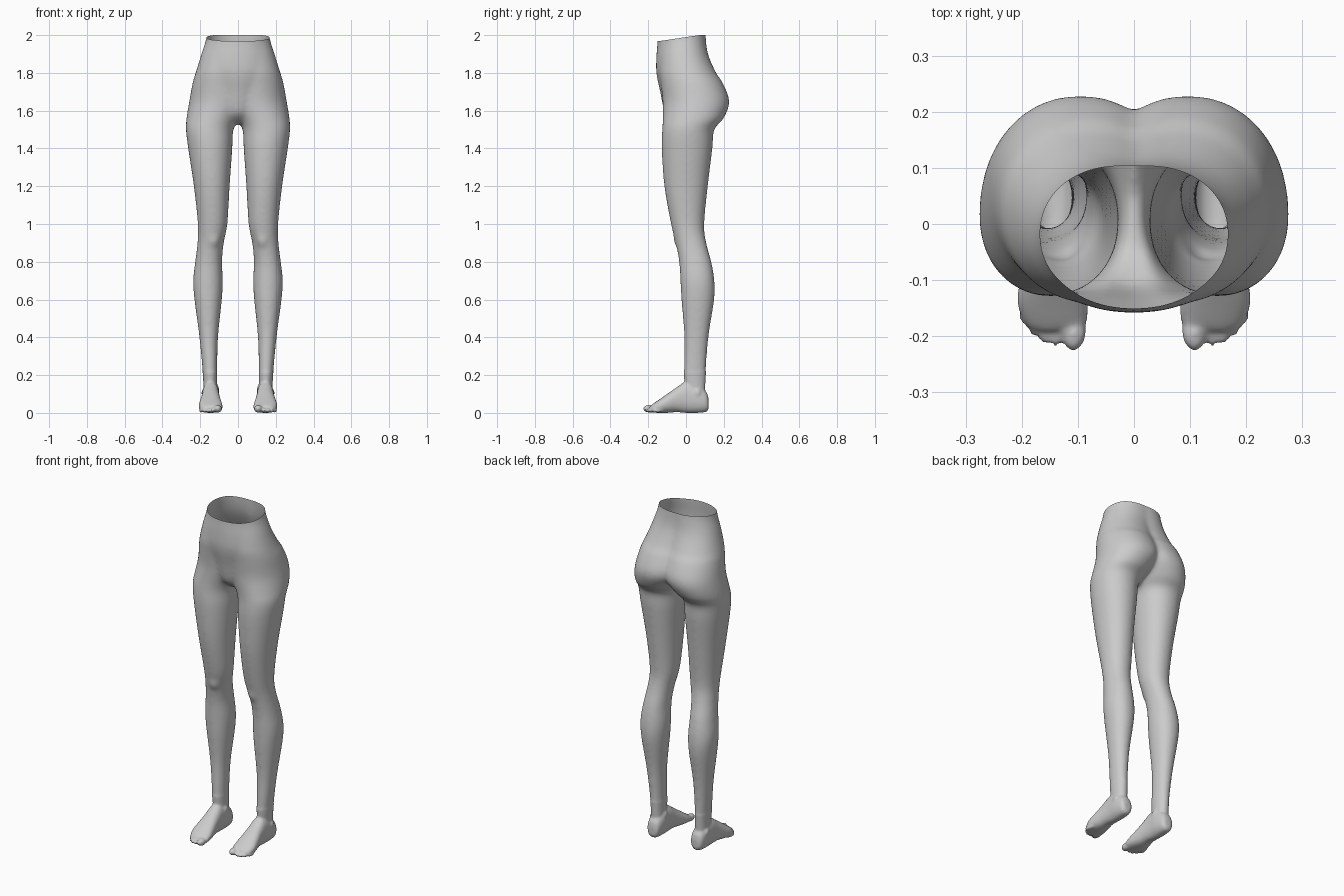
import bpy, bmesh, math
from mathutils import Matrix, Vector

if "Cube" in bpy.data.objects:
    bpy.data.objects.remove(bpy.data.objects["Cube"])


def spline(keys, steps):
    """Catmull-Rom interpolation through rows of numbers."""
    out = []
    n = len(keys)
    for i in range(n - 1):
        p0, p1, p2, p3 = (keys[max(0, min(n - 1, i + k))] for k in (-1, 0, 1, 2))
        for s in range(steps):
            t = s / steps
            out.append([0.5 * (2 * b + (c - a) * t + (2 * a - 5 * b + 4 * c - d) * t * t
                               + (3 * b - a - 3 * c + d) * t ** 3)
                        for a, b, c, d in zip(p0, p1, p2, p3)])
    out.append(list(keys[-1]))
    return out


def loft(bm, keys, place, side=1, power=2.1, steps=5, seg=48):
    """Closed tube; each key is (position, u min, u max, v min, v max)."""
    rings = []
    for w, u0, u1, v0, v1 in spline(keys, steps):
        ring = []
        for k in range(seg):
            a = 2 * math.pi * k / seg
            c, s = math.cos(a), math.sin(a)
            u = (u0 + u1) / 2 + (u1 - u0) / 2 * math.copysign(abs(c) ** (2 / power), c)
            v = (v0 + v1) / 2 + (v1 - v0) / 2 * math.copysign(abs(s) ** (2 / power), s)
            x, y, z = place(u, v, w)
            ring.append(bm.verts.new((x * side, y, z)))
        rings.append(ring)
    for a, b in zip(rings, rings[1:]):
        for k in range(seg):
            j = (k + 1) % seg
            bm.faces.new((a[k], a[j], b[j], b[k]))
    bm.faces.new(rings[0])
    bm.faces.new(rings[-1])


def blob(bm, centre, radii, side, turn=0):
    m = (Matrix.Translation((centre[0] * side, centre[1], centre[2]))
         @ Matrix.Rotation(turn * side, 4, 'Z') @ Matrix.Diagonal((*radii, 1)))
    bmesh.ops.create_uvsphere(bm, u_segments=20, v_segments=14, radius=1, matrix=m)


def upright(u, v, w):
    return u, v, w


def lengthwise(u, v, w):
    return u, w, v


# leg, hip and buttock: z, inner x, outer x, front y, back y
leg = [(0.07, .112, .180, .01, .10), (0.2, .110, .186, -.012, .105),
       (0.4, .105, .205, -.010, .120), (0.6, .085, .231, -.025, .150),
       (0.7, .080, .238, -.030, .151), (0.8, .084, .227, -.037, .135),
       (0.9, .075, .215, -.055, .108), (1.0, .056, .213, -.080, .097),
       (1.2, .044, .234, -.115, .116), (1.4, .030, .264, -.129, .140),
       (1.5, .024, .276, -.126, .150), (1.56, -.01, .273, -.123, .200),
       (1.65, -.07, .258, -.124, .230), (1.75, -.075, .240, -.135, .193),
       (1.8, -.08, .225, -.142, .160), (1.9, -.10, .196, -.142, .117),
       (2.0, -.12, .168, -.140, .104), (2.1, -.12, .165, -.140, .104)]
# belly and groin
belly = [(1.53, -.025, .025, -.05, .05), (1.56, -.055, .055, -.09, .09),
         (1.6, -.09, .09, -.117, .13), (1.7, -.15, .15, -.137, .175),
         (1.8, -.19, .19, -.157, .140), (1.9, -.18, .18, -.157, .108),
         (2.0, -.16, .16, -.151, .10), (2.1, -.16, .16, -.151, .10)]
# foot: y, inner x, outer x, bottom z, top z
foot = [(.120, .128, .162, .025, .07), (.108, .109, .181, .006, .11),
        (.06, .100, .190, .0, .15), (.0, .100, .190, .0, .165),
        (-.05, .096, .194, .004, .135), (-.1, .088, .203, .0, .100),
        (-.14, .082, .208, .0, .072), (-.175, .084, .196, .002, .048),
        (-.19, .092, .180, .008, .036)]
# toes: x, tip y, half width
toes = [(.106, -.227, .021), (.136, -.220, .0125), (.157, -.216, .012),
        (.176, -.203, .0115), (.193, -.182, .0115)]

bm = bmesh.new()
loft(bm, belly, upright)
for side in (1, -1):
    loft(bm, leg, upright, side)
    loft(bm, foot, lengthwise, side, power=2.3)
    for x, tip, r in toes:
        blob(bm, (x, tip + .034, .002 + r * .95), (r, .034, r), side, .12)
    blob(bm, (.132, -.035, .93), (.038, .033, .06), side)      # kneecap
    blob(bm, (.113, .04, .125), (.014, .02, .022), side)       # inner ankle bone
    blob(bm, (.180, .06, .105), (.014, .02, .022), side)       # outer ankle bone
bmesh.ops.recalc_face_normals(bm, faces=bm.faces)
mesh = bpy.data.meshes.new("lower_body")
bm.to_mesh(mesh)
bm.free()
body = bpy.data.objects.new("lower_body", mesh)
bpy.context.collection.objects.link(body)

# fuse everything into one skin
mod = body.modifiers.new("fuse", 'REMESH')
mod.mode = 'VOXEL'
mod.voxel_size = 0.007
bpy.context.view_layer.update()
skin = bpy.data.meshes.new_from_object(body.evaluated_get(bpy.context.evaluated_depsgraph_get()))
body.modifiers.clear()
body.data = skin

# soften the joins, gently on the feet
bm = bmesh.new()
bm.from_mesh(skin)
upper = [v for v in bm.verts if v.co.z > .22]
for i in range(24):
    bmesh.ops.smooth_vert(bm, verts=upper if i > 1 else bm.verts, factor=.5,
                          use_axis_x=True, use_axis_y=True, use_axis_z=True)

# open waist with a rim dipping at the front
bmesh.ops.bisect_plane(bm, geom=bm.verts[:] + bm.edges[:] + bm.faces[:], dist=1e-5,
                       plane_co=(0, 0, 2), plane_no=(0, 0, 1), clear_outer=True)
for v in bm.verts:
    if v.co.z > 1.8:
        dip = max(0, min(1, (.07 - v.co.y) / .2))
        v.co.z -= .03 * dip * (v.co.z - 1.8) / .2
for f in bm.faces:
    f.smooth = True
bm.to_mesh(skin)
bm.free()

mat = bpy.data.materials.new("plain grey")
mat.diffuse_color = (.6, .6, .6, 1)
mat.use_nodes = True
mat.node_tree.nodes["Principled BSDF"].inputs["Base Color"].default_value = mat.diffuse_color
skin.materials.clear()
skin.materials.append(mat)
